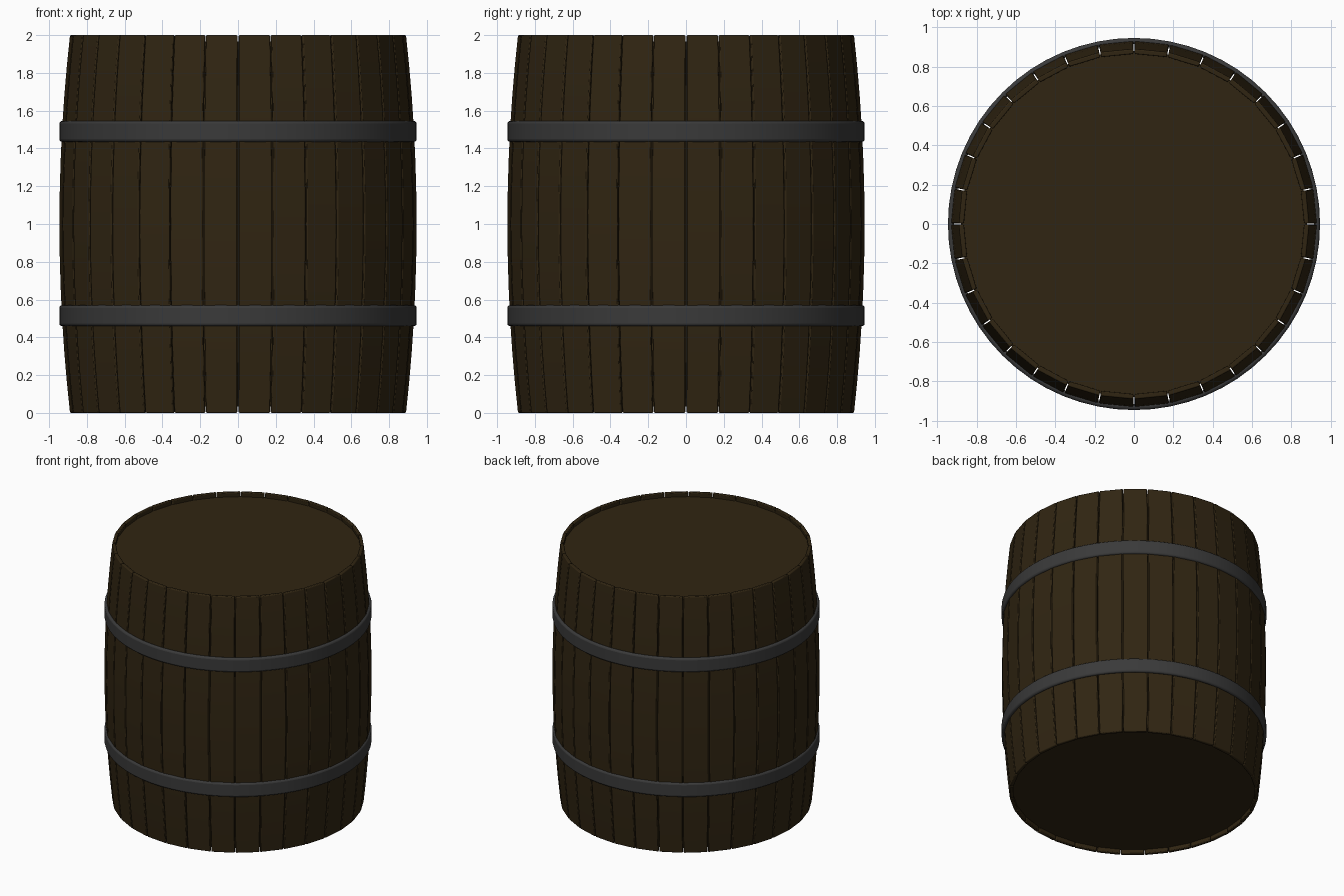
import bpy, bmesh, math

if "Cube" in bpy.data.objects:
    bpy.data.objects.remove(bpy.data.objects["Cube"])

N = 32            # staves around the barrel
STEP = 2 * math.pi / N


def material(name, rgb):
    m = bpy.data.materials.new(name)
    m.diffuse_color = (*rgb, 1)
    m.use_nodes = True
    m.node_tree.nodes["Principled BSDF"].inputs["Base Color"].default_value = m.diffuse_color
    return m


wood = material("dark wood", (0.030, 0.0185, 0.0060))
iron = material("dark iron", (0.042, 0.042, 0.042))


def finish(bm, name, mat, bevel=0, segments=2):
    bmesh.ops.recalc_face_normals(bm, faces=bm.faces)
    me = bpy.data.meshes.new(name)
    bm.to_mesh(me)
    bm.free()
    ob = bpy.data.objects.new(name, me)
    bpy.context.collection.objects.link(ob)
    me.materials.append(mat)
    bpy.ops.object.select_all(action='DESELECT')
    ob.select_set(True)
    bpy.context.view_layer.objects.active = ob
    if bevel:
        b = ob.modifiers.new("soft_edges", 'BEVEL')
        b.width, b.segments = bevel, segments
        b.limit_method = 'ANGLE'
        b.angle_limit = math.radians(40)
    bpy.ops.object.shade_smooth_by_angle(angle=math.radians(40))
    return ob


def bulge(z):
    return 0.946 - 0.056 * (z - 1) ** 2


# staves: curved planks with a thin gap between neighbours
bm = bmesh.new()
ROWS, GAP, THICK = 12, 0.003, 0.026
for i in range(N):
    rings = []
    for k in range(ROWS + 1):
        z = 2 * k / ROWS
        ring = []
        for r, side in ((bulge(z), -1), (bulge(z), 1), (bulge(z) - THICK, 1), (bulge(z) - THICK, -1)):
            a = (i + 0.5) * STEP + side * (STEP / 2 - GAP / r)
            ring.append(bm.verts.new((r * math.cos(a), r * math.sin(a), z)))
        rings.append(ring)
    for lo, hi in zip(rings, rings[1:]):
        for j in range(4):
            bm.faces.new((lo[j], lo[(j + 1) % 4], hi[(j + 1) % 4], hi[j]))
    bm.faces.new(rings[0])
    bm.faces.new(rings[-1])
finish(bm, "staves", wood, 0.006)

# inner core whose ends are the recessed lids
bm = bmesh.new()
bmesh.ops.create_cone(bm, cap_ends=True, segments=64, radius1=0.88, radius2=0.88, depth=1.93)
bmesh.ops.translate(bm, verts=bm.verts, vec=(0, 0, 1))
finish(bm, "lids_and_core", wood)

# hoops: flat iron bands with rounded edges
for name, zc in (("lower_hoop", 0.515), ("upper_hoop", 1.49)):
    bm = bmesh.new()
    loops = []
    for r, z in ((0.915, -0.055), (0.946, -0.055), (0.946, 0.055), (0.915, 0.055)):
        loops.append([bm.verts.new((r * math.cos(2 * math.pi * i / 64),
                                    r * math.sin(2 * math.pi * i / 64), zc + z)) for i in range(64)])
    for j in range(4):
        a, b = loops[j], loops[(j + 1) % 4]
        for i in range(64):
            bm.faces.new((a[i], a[(i + 1) % 64], b[(i + 1) % 64], b[i]))
    finish(bm, name, iron, 0.014, 3)
